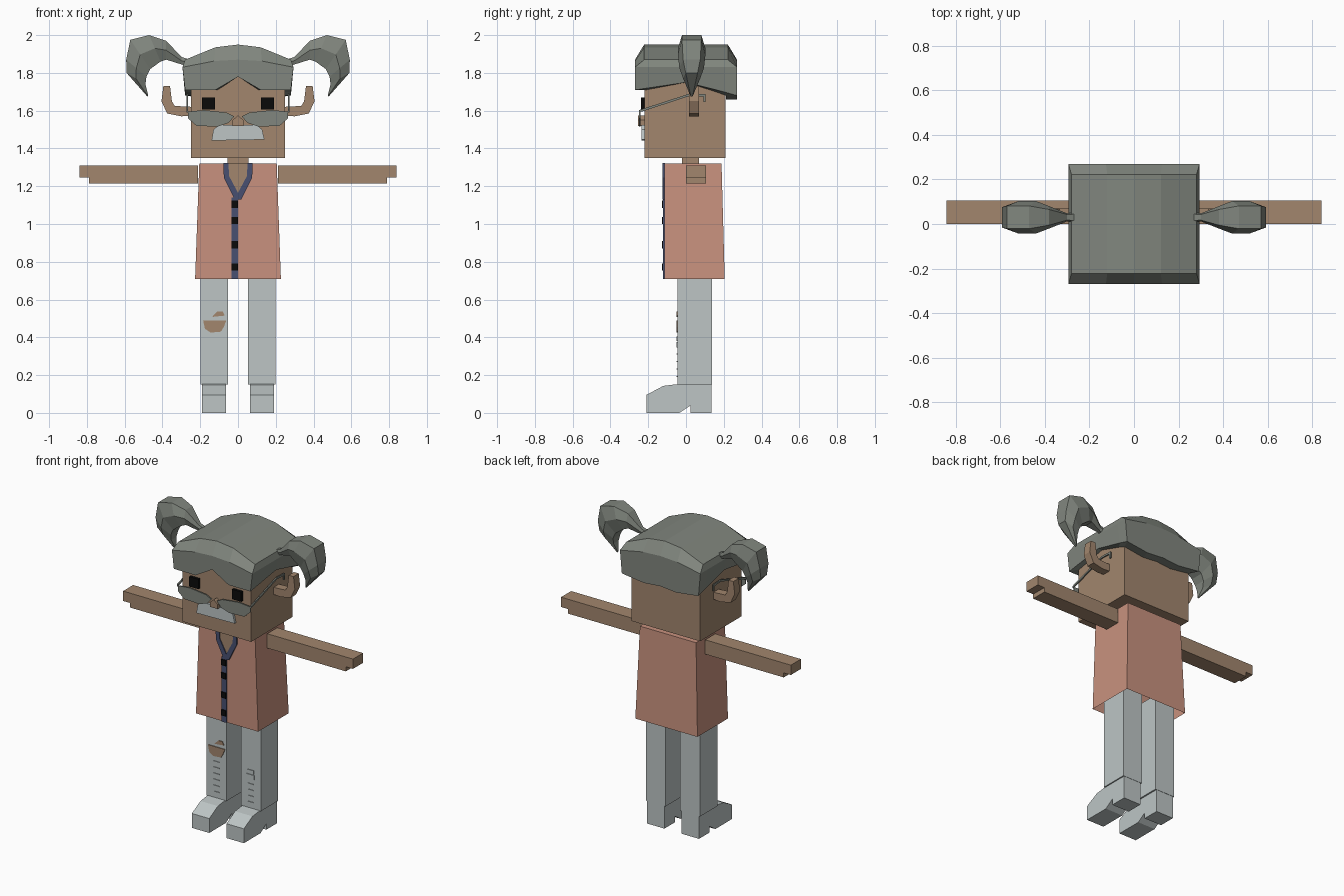
import bpy
import bmesh

default_cube = bpy.data.objects.get("Cube")
if default_cube:
    bpy.data.objects.remove(default_cube, do_unlink=True)


# ---------- helpers ----------
def make_material(name, colour):
    material = bpy.data.materials.new(name)
    material.use_nodes = True
    rgba = (*colour, 1)
    material.diffuse_color = rgba
    material.node_tree.nodes["Principled BSDF"].inputs["Base Color"].default_value = rgba
    return material


def finish(name, bm, material):
    """Turn a bmesh into a flat shaded object with one colour."""
    bmesh.ops.recalc_face_normals(bm, faces=bm.faces)
    mesh = bpy.data.meshes.new(name)
    bm.to_mesh(mesh)
    bm.free()
    mesh.materials.append(material)
    part = bpy.data.objects.new(name, mesh)
    bpy.context.collection.objects.link(part)
    return part


def loft(name, rings, material, cap_start=True, cap_end=True):
    """Skin a row of closed rings that have equal point counts."""
    bm = bmesh.new()
    rows = [[bm.verts.new(point) for point in ring] for ring in rings]
    count = len(rows[0])
    for low, high in zip(rows, rows[1:]):
        for i in range(count):
            j = (i + 1) % count
            bm.faces.new((low[i], low[j], high[j], high[i]))
    if cap_start:
        bm.faces.new(rows[0])
    if cap_end:
        bm.faces.new(rows[-1])
    return finish(name, bm, material)


def prism_y(name, outline, front, back, material, side=1):
    """Extrude an x-z outline along y, mirrored when side is -1."""
    rings = [[(side * x, y, z) for x, z in outline] for y in (front, back)]
    return loft(name, rings, material)


def prism_x(name, outline, left, right, material):
    """Extrude a y-z outline along x."""
    return loft(name, [[(x, y, z) for y, z in outline] for x in (left, right)], material)


def rectangle(x0, x1, z0, z1):
    return [(x0, z0), (x1, z0), (x1, z1), (x0, z1)]


def box(name, xs, ys, zs, material, side=1):
    return prism_y(name, rectangle(*xs, *zs), *ys, material, side)


# ---------- colours ----------
hair_grey = make_material("hair grey", (0.22, 0.24, 0.21))
skin = make_material("skin tan", (0.36, 0.24, 0.155))
coral = make_material("shirt coral", (0.58, 0.285, 0.21))
pale = make_material("pale grey", (0.51, 0.56, 0.56))
navy = make_material("trim navy", (0.065, 0.08, 0.165))
black = make_material("black", (0.003, 0.003, 0.003))

# ---------- head and neck ----------
box("head", (-0.25, 0.25), (-0.22, 0.21), (1.35, 1.83), skin)
box("neck", (-0.055, 0.055), (-0.02, 0.07), (1.3, 1.36), skin)

# ---------- hair cap: perimeter of (x, y, lower edge height) ----------
w, d = 0.28, 0.27
rim = [(-w, -d, 1.71), (-0.12, -d, 1.71), (0, -d, 1.78), (0.12, -d, 1.71), (w, -d, 1.71),
       (w, 0, 1.75), (w, 0.2, 1.70),
       (w, d, 1.68), (0.12, d, 1.66), (0, d, 1.67), (-0.12, d, 1.66), (-w, d, 1.68),
       (-w, 0.2, 1.70), (-w, 0, 1.75)]


def crown(x):
    return 1 - (x / w) ** 2


hair_rings = [
    [(x * 0.89, y * 0.78, z) for x, y, z in rim],
    rim,
    [(x * 1.05, y, 1.83 + 0.04 * crown(x)) for x, y, z in rim],
    [(x, y * 0.82, 1.87 + 0.08 * crown(x)) for x, y, z in rim],
]
hair = loft("hair_cap", hair_rings, hair_grey, False, False)

# Arched top of the hair, strips running front to back
top = hair_rings[-1]
bm = bmesh.new()
ring = [bm.verts.new(p) for p in top]
for strip in ((0, 1, 10, 11, 12, 13), (1, 2, 9, 10), (2, 3, 8, 9), (3, 4, 5, 6, 7, 8)):
    bm.faces.new([ring[i] for i in strip])
finish("hair_top", bm, hair_grey)

# ---------- pigtails: outer point, inner point, half width ----------
pigtail = [((0.27, 1.875), (0.27, 1.835), 0.02),
           ((0.30, 1.885), (0.30, 1.845), 0.018),
           ((0.38, 1.97), (0.38, 1.87), 0.05),
           ((0.47, 2.0), (0.41, 1.86), 0.073),
           ((0.57, 1.975), (0.465, 1.82), 0.073),
           ((0.592, 1.87), (0.485, 1.78), 0.065),
           ((0.59, 1.80), (0.49, 1.74), 0.045),
           ((0.48, 1.675), (0.475, 1.68), 0.006)]
for side, label in ((1, "left"), (-1, "right")):
    rings = []
    for (ox, oz), (ix, iz), half in pigtail:
        mx, mz = (ox + ix) / 2, (oz + iz) / 2
        section = [(ox, oz, 0.7), (mx, mz, 1), (ix, iz, 0.6),
                   (ix, iz, -0.6), (mx, mz, -1), (ox, oz, -0.7)]
        rings.append([(side * x, 0.03 + half * k, z) for x, z, k in section])
    loft(label + "_pigtail", rings, hair_grey)

# ---------- face ----------
ear = [(0.24, 1.575), (0.30, 1.57), (0.375, 1.585), (0.405, 1.65), (0.395, 1.73),
       (0.36, 1.73), (0.35, 1.65), (0.335, 1.625), (0.24, 1.62)]
lens = [(0.265, 1.595), (0.18, 1.603), (0.06, 1.59), (0.02, 1.57), (0.05, 1.535),
        (0.11, 1.515), (0.22, 1.52), (0.265, 1.56)]
temple = [(-0.25, 1.59), (0.02, 1.678), (0.093, 1.675), (0.093, 1.645),
          (0.103, 1.645), (0.103, 1.687), (0.018, 1.69), (-0.25, 1.603)]
for side, label in ((1, "left"), (-1, "right")):
    prism_y(label + "_ear", ear, 0.015, 0.07, skin, side)
    box(label + "_eye", (0.123, 0.19), (-0.238, -0.21), (1.605, 1.67), black, side)
    prism_y(label + "_lens", lens, -0.25, -0.242, hair_grey, side)
    prism_x(label + "_glasses_temple", temple, side * 0.264, side * 0.272, hair_grey)
moustache = [(-0.14, 1.442), (0.14, 1.447), (0.128, 1.5), (0.1, 1.525),
             (-0.1, 1.525), (-0.13, 1.5)]
prism_y("moustache", moustache, -0.235, -0.21, pale)
nose = [(-0.028, 1.52), (0.028, 1.52), (0.028, 1.55), (0, 1.575), (-0.028, 1.55)]
prism_y("nose", nose, -0.253, -0.21, skin)

# ---------- shirt, open at the hem ----------
shirt_rings = [[(-x, -0.114, z), (x, -0.114, z), (x, back, z), (-x, back, z)]
               for x, back, z in ((0.227, 0.205, 0.71), (0.205, 0.188, 1.32))]
loft("shirt", shirt_rings, coral, cap_start=False)
prism_y("chest_skin", [(0, 1.15), (0.055, 1.25), (0.055, 1.32), (-0.055, 1.32),
                       (-0.055, 1.25)], -0.118, -0.112, skin)
collar = [(0, 1.165), (0.048, 1.255), (0.05, 1.323), (0.077, 1.323),
          (0.075, 1.245), (0.018, 1.13), (0, 1.13)]
for side, label in ((1, "left"), (-1, "right")):
    prism_y(label + "_collar", collar, -0.124, -0.112, navy, side)
box("button_placket", (-0.035, 0), (-0.121, -0.112), (0.71, 1.14), navy)
for number, height in enumerate((1.105, 1.018, 0.89, 0.773)):
    box(f"button_{number + 1}", (-0.035, 0), (-0.128, -0.12),
        (height - 0.019, height + 0.019), black)

# ---------- arms, legs and shoes ----------
arm = [(0.213, 1.215), (0.788, 1.215), (0.788, 1.245), (0.84, 1.245), (0.84, 1.31), (0.213, 1.31)]
shoe = [(-0.21, 0), (-0.035, 0), (0.025, 0.04), (0.025, 0), (0.135, 0), (0.135, 0.152),
        (-0.045, 0.152), (-0.12, 0.143), (-0.21, 0.095)]
for side, label in ((1, "left"), (-1, "right")):
    prism_y(label + "_arm", arm, 0, 0.105, skin, side)
    box(label + "_leg", (0.053, 0.198), (-0.045, 0.137), (0.15, 0.8), pale, side)
    prism_x(label + "_shoe", shoe, side * 0.063, side * 0.19, pale)

# ---------- torn knees and stitches ----------
prism_y("knee_tear", [(-0.185, 0.49), (-0.175, 0.445), (-0.145, 0.425), (-0.09, 0.43),
                      (-0.075, 0.455), (-0.062, 0.49)], -0.05, -0.043, skin)
prism_y("small_knee_tear", [(-0.137, 0.508), (-0.07, 0.515), (-0.08, 0.537),
                            (-0.11, 0.537)], -0.05, -0.043, skin)
box("knee_patch", (0.095, 0.153), (-0.05, -0.043), (0.345, 0.375), pale)
box("small_knee_patch", (0.105, 0.147), (-0.05, -0.043), (0.38, 0.405), pale)
for side, count in ((-1, 6), (1, 4)):
    for i in range(count):
        z = 0.19 + 0.04 * i
        box(f"stitch_{'left' if side > 0 else 'right'}_{i + 1}", (0.105, 0.145),
            (-0.049, -0.043), (z, z + 0.004), pale, side)
